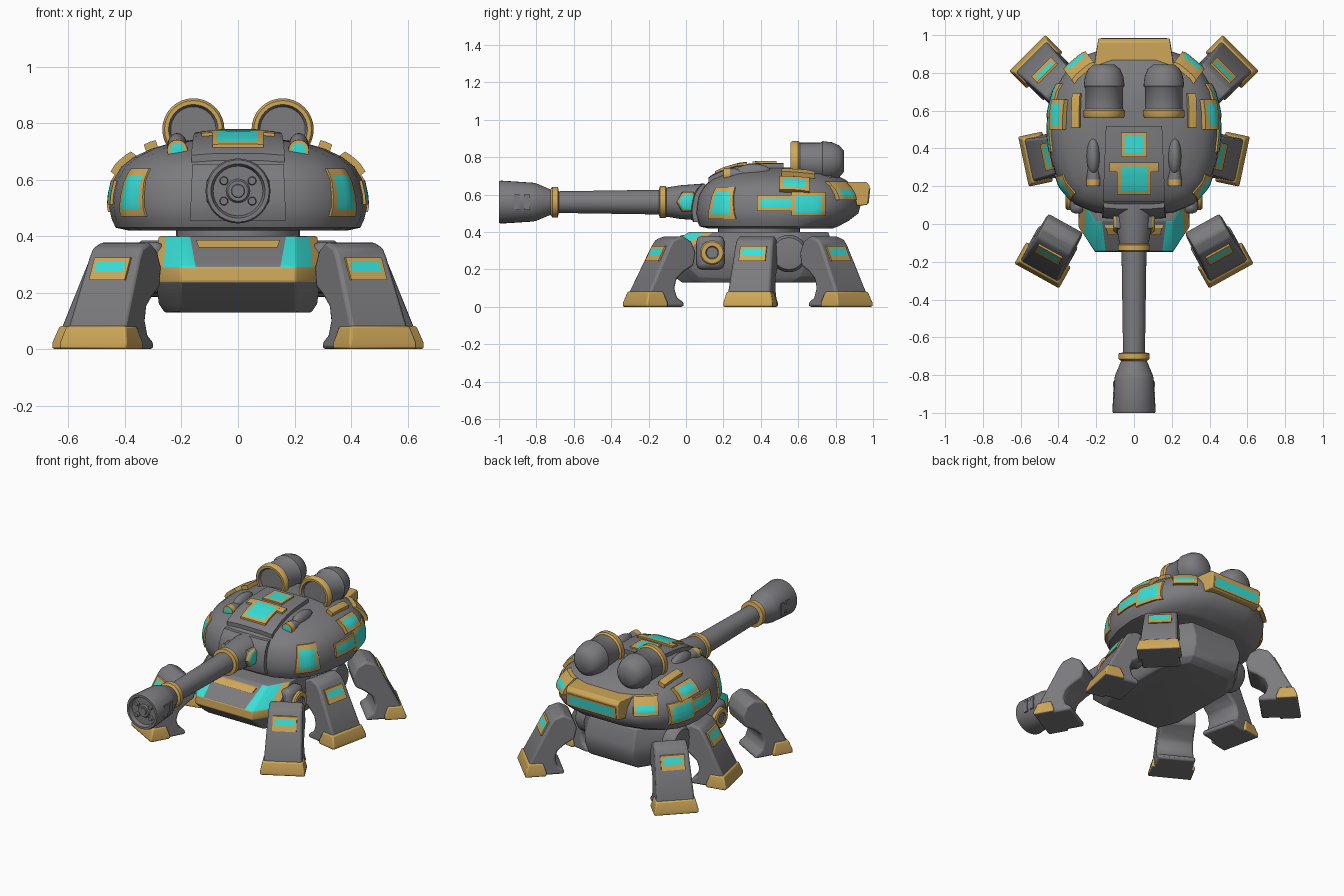
import bpy, bmesh, math
from mathutils import Vector, Matrix
from mathutils.bvhtree import BVHTree

if "Cube" in bpy.data.objects:
    bpy.data.objects.remove(bpy.data.objects["Cube"])

def mat(name, c):
    m = bpy.data.materials.new(name)
    m.diffuse_color = (*c, 1)
    m.use_nodes = True
    m.node_tree.nodes["Principled BSDF"].inputs["Base Color"].default_value = m.diffuse_color
    return m

MATS = [mat("steel grey", (.2, .2, .21)), mat("gold trim", (.62, .39, .1)),
        mat("cyan glow", (.04, .74, .68))]
GREY, GOLD, CYAN = range(3)

def finish(name, bm, mirror=False, bevel=0):
    bmesh.ops.recalc_face_normals(bm, faces=bm.faces)
    me = bpy.data.meshes.new(name)
    bm.to_mesh(me)
    bm.free()
    for m in MATS:
        me.materials.append(m)
    ob = bpy.data.objects.new(name, me)
    bpy.context.collection.objects.link(ob)
    if mirror:
        ob.modifiers.new("Mirror", 'MIRROR').use_mirror_merge = False
    if bevel:
        b = ob.modifiers.new("Bevel", 'BEVEL')
        b.width, b.segments, b.limit_method = bevel, 2, 'ANGLE'
    return ob

def tree(ob):
    return BVHTree.FromPolygons([v.co.copy() for v in ob.data.vertices],
                                [tuple(p.vertices) for p in ob.data.polygons])

def loft(name, rings, rule=None, matrix=None, **kw):
    """Skin closed rings of points and cap both ends."""
    bm = bmesh.new()
    vs = [[bm.verts.new(p) for p in r] for r in rings]
    n = len(vs[0])
    for a, b in zip(vs, vs[1:]):
        for i in range(n):
            bm.faces.new((a[i], a[(i + 1) % n], b[(i + 1) % n], b[i]))
    bm.faces.new(vs[0])
    bm.faces.new(vs[-1])
    for f in bm.faces:
        f.material_index = rule(f.calc_center_median()) if rule else GREY
    if matrix:
        bm.transform(matrix)
    return finish(name, bm, **kw)

def revolve(name, profile, at, axis, colours=None, seg=32, **kw):
    """Turn (distance, radius) points round an axis."""
    bm = bmesh.new()
    q = Vector(axis).to_track_quat('Z', 'Y')
    vs = [[bm.verts.new(q @ Vector((r * math.cos(a), r * math.sin(a), d)) + Vector(at))
           for a in (math.tau * k / seg for k in range(seg))] for d, r in profile]
    for j, (a, b) in enumerate(zip(vs, vs[1:])):
        for i in range(seg):
            f = bm.faces.new((a[i], a[(i + 1) % seg], b[(i + 1) % seg], b[i]))
            f.material_index = colours[j] if colours else GREY
    for r, c in ((vs[0], 0), (vs[-1], -1)):
        bm.faces.new(r).material_index = colours[c] if colours else GREY
    return finish(name, bm, **kw)

def patch(name, bvh, at, d, w, h, frame=.02, low=None, high=None, t=.015,
          colours=(GOLD, CYAN), taper=1, mirror=True):
    """Raised plate that follows the surface below it, with a coloured frame."""
    d = Vector(d).normalized()
    flat = abs(d.z) > .99
    u = Vector((1, 0, 0)) if flat else d.cross(Vector((0, 0, 1))).normalized()
    v = Vector((0, 1, 0)) if flat else u.cross(d).normalized()
    def steps(size, f0, f1):
        a, b = -size / 2 + f0, size / 2 - f1
        return [-size / 2] + [a + (b - a) * k / 5 for k in range(6)] + [size / 2]
    bm, grid = bmesh.new(), []
    for y in steps(h, low or frame, high or frame):
        k = 1 + (taper - 1) * (y / h + .5)
        row = []
        for x in steps(w, frame, frame):
            o = Vector(at) + u * x * k + v * y - d * .3
            hit = bvh.ray_cast(o, d, .5)[0] or bvh.find_nearest(o + d * .3)[0]
            row.append(bm.verts.new(hit + d * .012))
        grid.append(row)
    for j in range(7):
        for i in range(7):
            f = bm.faces.new((grid[j][i], grid[j][i + 1], grid[j + 1][i + 1], grid[j + 1][i]))
            f.material_index = colours[0 < i < 6 and 0 < j < 6]
    g = bmesh.ops.extrude_face_region(bm, geom=bm.faces[:], use_keep_orig=True)
    for e in g["geom"]:
        if isinstance(e, bmesh.types.BMVert):
            e.co -= d * (t + .012)
    return finish(name, bm, mirror=mirror)

def box(name, c, s, **kw):
    bm = bmesh.new()
    bmesh.ops.create_cube(bm, size=1, matrix=Matrix.Translation(c) @ Matrix.Diagonal((*s, 1)))
    return finish(name, bm, **kw)

def both(half):
    return half + [(-x, y) for x, y in reversed(half)]

# Hull: gold band round the nose, cyan slopes on its shoulders
def hull_ring(z, w, y0, y1, inner=.16, n=.205):
    return [(x, y, z) for x, y in both([(inner, y0), (n, y0), (n + .65 * (w - n), y0 + .085),
                                        (w, y0 + .13), (w, y1 - .16), (w * .6, y1)])]
def hull_colour(c):
    if c.y < .1 and .24 < c.z < .29:
        return GOLD
    if c.y < .1 and .3 < c.z < .395 and abs(c.x) > .1:
        return GOLD if abs(c.x) > .255 else CYAN
    return GREY
hull = loft("hull", [hull_ring(.13, .26, -.02, .72), hull_ring(.16, .28, -.06, .77),
                     hull_ring(.238, .29, -.15, .8, .13), hull_ring(.292, .295, -.145, .8, .15),
                     hull_ring(.40, .28, .015, .76, .17)], rule=hull_colour, bevel=.006)
patch("nose_top_trim", tree(hull), (0, -.02, .383), (0, 1, 0), .28, .045, t=.014,
      colours=(GOLD, GOLD), taper=1.1, mirror=False)
revolve("turret_ring", [(.36, .22), (.45, .22)], (0, .39, 0), (0, 0, 1))

# Turret shell, undercut more at the rear
PLAN = both([(.1, .05), (.21, .06), (.315, .105), (.395, .2), (.44, .34), (.456, .48),
             (.45, .6), (.42, .72), (.355, .82), (.27, .89), (.14, .935)])
turret = loft("turret", [[(x * k, .5 + (y - .5) * (kr if y > .5 else k), z) for x, y in PLAN]
                         for z, k, kr in
              ((.42, .85, .66), (.43, .95, .72), (.46, .98, .85), (.5, 1, .97), (.55, .99, 1),
               (.6, .965, .975), (.645, .905, .91), (.68, .81, .81), (.71, .67, .67),
               (.735, .48, .48), (.745, .28, .28))])
tb = tree(turret)
patch("front_armour_plate", tb, (0, .06, .555), (0, 1, 0), .34, .2, t=.025,
      colours=(GREY, GREY), taper=.95, mirror=False)
patch("roof_armour_plate", tb, (0, .32, .74), (0, 0, -1), .33, .4, t=.025,
      colours=(GREY, GREY), taper=.9, mirror=False)
patch("front_roof_light", tb, (0, .24, .74), (0, 0, -1), .18, .17, t=.036, mirror=False)
patch("rear_roof_light", tb, (0, .42, .74), (0, 0, -1), .14, .13, t=.034, mirror=False)
patch("roof_light_side_trim", tb, (.11, .30, .74), (0, 0, -1), .04, .05, frame=.01, t=.035,
      colours=(GOLD, GOLD))
patch("cheek_light", tb, (.375, .19, .555), (-.8, .6, 0), .17, .17, frame=.025, t=.008, taper=.7)
patch("side_light", tb, (.45, .655, .55), (-1, 0, 0), .18, .13, frame=.018, t=.012)
patch("side_light_tail", tb, (.45, .48, .555), (-1, 0, 0), .2, .085, frame=.018, t=.01)
patch("upper_side_light", tb, (.41, .58, .66), (-.8, 0, -.6), .16, .1, t=.025)
patch("shoulder_trim", tb, (.305, .6, .71), (-.35, 0, -1), .18, .045, t=.025, colours=(GOLD, GOLD))
patch("rear_corner_light", tb, (.31, .86, .62), (-.6, -.8, 0), .15, .1, high=.04, t=.025)

# Rear gold housing with a long cyan lamp
REAR = [(.82, .668), (.965, .668), (.983, .645), (.972, .545), (.84, .535)]
rear = loft("rear_light_housing", [[(x * (1.12 if y < .9 else 1), y, z) for y, z in REAR]
                                   for x in (-.19, .19)], rule=lambda c: GOLD, bevel=.006)
patch("rear_light", tree(rear), (0, .97, .592), (0, -1, 0), .35, .08, frame=.012, t=.004,
      mirror=False)

# Sights: roof humps and small cyan lenses in front of them
bm = bmesh.new()
bmesh.ops.create_uvsphere(bm, u_segments=20, v_segments=12, radius=1,
    matrix=Matrix.Translation((.215, .36, .715)) @ Matrix.Diagonal((.036, .1, .05, 1)))
finish("sight_hump", bm, mirror=True)
revolve("sight_lens", [(.2, .018), (.201, .025), (.201, .036), (.235, .037), (.34, .025)],
        (.215, 0, .705), (0, 1, 0), [CYAN, GOLD, GOLD, GREY], seg=20, mirror=True)

# Roof pods with gold front rims
revolve("roof_pod", [(.575, .08), (.56, .088), (.56, .102), (.57, .11), (.60, .11), (.61, .1),
                     (.72, .1), (.73, .108), (.78, .102), (.82, .085), (.845, .055)],
        (.158, 0, .778), (0, 1, 0), [GREY] + [GOLD] * 4 + [GREY] * 5, mirror=True)
box("roof_pod_mount", (.158, .68, .72), (.14, .2, .08), mirror=True, bevel=.01)

# Cannon: mantlet, barrel, rings and muzzle
revolve("cannon", [(-.985, .03), (-.985, .036), (-.975, .042), (-.975, .088), (-1, .096),
                   (-1, .11), (-.99, .115), (-.82, .104), (-.8, .1), (-.725, .068),
                   (-.715, .082), (-.685, .082), (-.68, .058), (-.145, .066), (-.14, .086),
                   (-.11, .086), (-.105, .078), (-.03, .09), (.1, .1)],
        (0, 0, .56), (0, 1, 0), [GREY] * 9 + [GOLD] * 3 + [GREY] + [GOLD] * 3 + [GREY] * 2)
revolve("muzzle_centre", [(-.99, .022), (-.97, .03)], (0, 0, .56), (0, 1, 0), seg=20)
for i, s in enumerate((-1, 1)):
    revolve(f"muzzle_bolt_{i + 1}", [(-.99, .013), (-.97, .016)], (.05, 0, .56 + s * .036),
            (0, 1, 0), seg=14, mirror=True)
for i, y in enumerate((-.905, -.85)):
    box(f"muzzle_vent_{i + 1}", (.106, y, .56), (.008, .03, .08), mirror=True)
revolve("mantlet_cheek", [(.05, .065), (.095, .06), (.108, .048), (.112, .04)],
        (0, .01, .56), (1, 0, 0), [GREY, GOLD, CYAN], seg=6, mirror=True)

# Hip joints on the hull sides
box("front_hip_block", (.3, .13, .29), (.08, .15, .18), mirror=True, bevel=.03)
revolve("front_hip_cap", [(.3, .065), (.355, .065), (.362, .058), (.362, .035), (.355, .03)],
        (0, .14, .29), (1, 0, 0), [GOLD, GOLD, GOLD, GREY], seg=28, mirror=True)
revolve("rear_hip_cap", [(.2, .1), (.34, .1), (.36, .085), (.365, .05)],
        (0, .55, .285), (1, 0, 0), mirror=True)
revolve("middle_hip", [(.2, .085), (.33, .085)], (0, .385, .28), (1, 0, 0), seg=20, mirror=True)

# Six legs: u points outward from the hull, toe at u = 0
LEG = [(-.03, .02), (-.03, .085), (-.155, .325), (-.18, .36), (-.24, .38), (-.295, .35),
       (-.32, .29), (-.305, .22), (-.25, .19), (-.2, .15), (-.185, .1), (-.2, .05),
       (-.24, .025), (-.24, 0), (-.05, 0)]
for name, toe, deg in (("front", (.515, -.275), -61), ("middle", (.585, .33), -12),
                       ("rear", (.565, .905), 45)):
    a = math.radians(deg)
    out = Vector((math.cos(a), math.sin(a), 0))
    m = Matrix.Translation((*toe, 0)) @ Matrix.Rotation(a, 4, 'Z')
    leg = loft(name + "_leg", [[(u, s * (.119 - .05 * z), z) for u, z in LEG] for s in (-1, 1)],
               matrix=m, mirror=True, bevel=.016)
    foot = [[(u0, -w, z), (u1, -w, z), (u1, w, z), (u0, w, z)] for z, u0, u1, w in
            ((0, -.13, 0, .135), (.022, -.13, 0, .135), (.082, -.11, -.022, .12))]
    loft(name + "_foot", foot, rule=lambda c: GOLD if c.z > .005 else GREY, matrix=m,
         mirror=True, bevel=.008)
    c = Vector((*toe, .285)) - out * .13
    patch(name + "_leg_light", tree(leg), c, -out, .145, .08, frame=.014, low=.03, t=.01)

# Smooth shading with crisp edges
bpy.ops.object.select_all(action='SELECT')
bpy.context.view_layer.objects.active = hull
bpy.ops.object.shade_smooth_by_angle(angle=math.radians(42))
